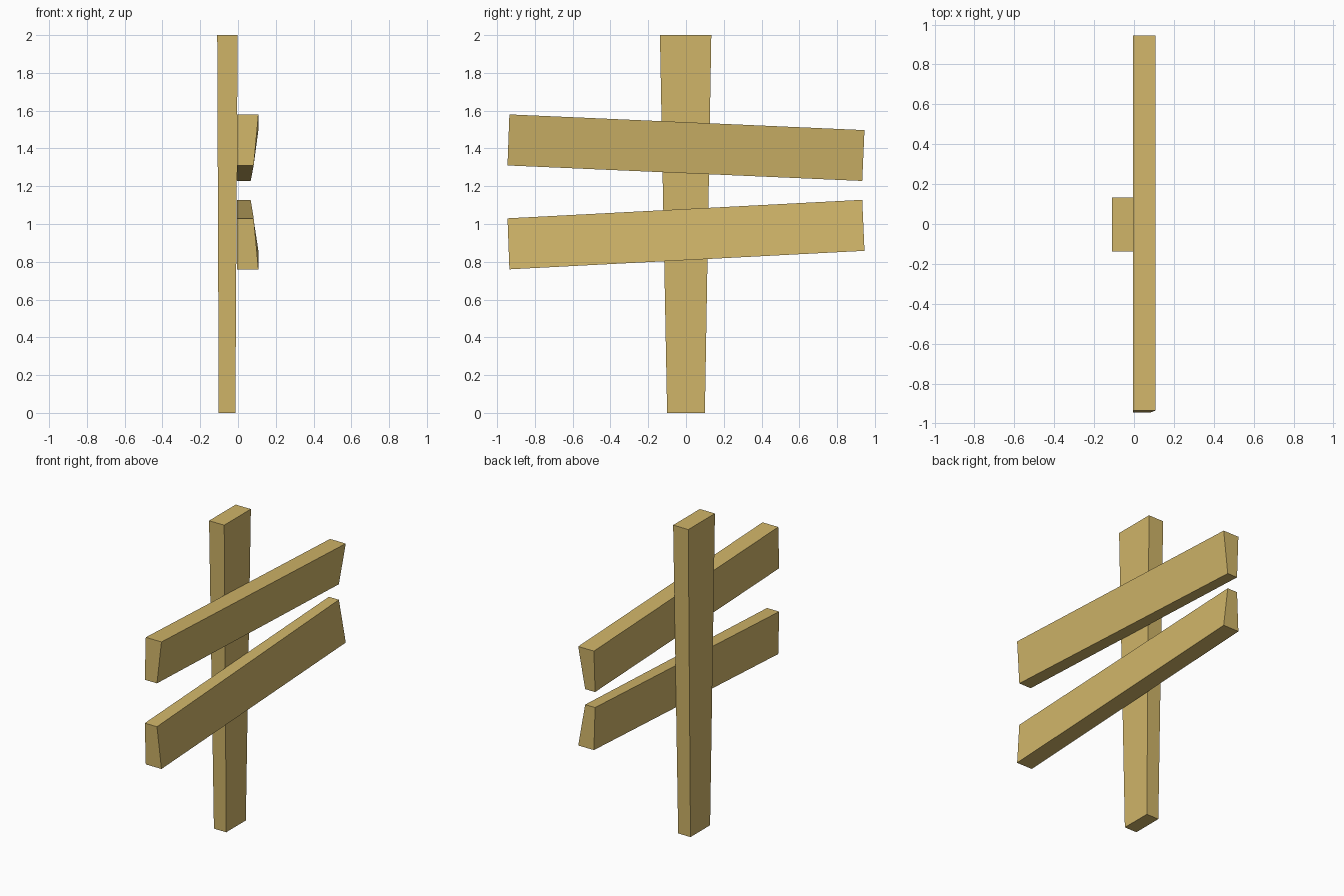
import bpy

cube = bpy.data.objects.get("Cube")
if cube:
    bpy.data.objects.remove(cube, do_unlink=True)

# Pale timber
wood = bpy.data.materials.new("pale_wood")
wood.use_nodes = True
wood.diffuse_color = (0.63, 0.46, 0.14, 1)
wood.node_tree.nodes["Principled BSDF"].inputs["Base Color"].default_value = wood.diffuse_color


def hexahedron(name, ring_a, ring_b):
    """Solid timber joining two matching four-cornered ends."""
    faces = [(3, 2, 1, 0), (4, 5, 6, 7)]
    faces += [(i, (i + 1) % 4, (i + 1) % 4 + 4, i + 4) for i in range(4)]
    mesh = bpy.data.meshes.new(name)
    mesh.from_pydata(ring_a + ring_b, [], faces)
    mesh.materials.append(wood)
    obj = bpy.data.objects.new(name, mesh)
    bpy.context.collection.objects.link(obj)
    return obj


def level(x0, x1, y0, y1, z):
    return [(x0, y0, z), (x1, y0, z), (x1, y1, z), (x0, y1, z)]


def plank(name, outline, depths):
    """Board from a (y, z) outline, with the face depth at each corner."""
    back = [(-0.004, y, z) for y, z in outline]
    face = [(x, y, z) for x, (y, z) in zip(depths, outline)]
    return hexahedron(name, back, face)


# Upright, narrowing towards the ground
hexahedron("post", level(-0.102, -0.014, -0.10, 0.10, 0),
           level(-0.11, -0.002, -0.138, 0.134, 2))

# Crossing boards, thinner along the edges that face each other
plank("upper_board",
      [(-0.945, 1.31), (0.933, 1.228), (0.945, 1.497), (-0.935, 1.58)],
      [0.083, 0.067, 0.108, 0.108])
plank("lower_board",
      [(-0.935, 0.76), (0.945, 0.858), (0.933, 1.128), (-0.945, 1.03)],
      [0.108, 0.108, 0.067, 0.083])
